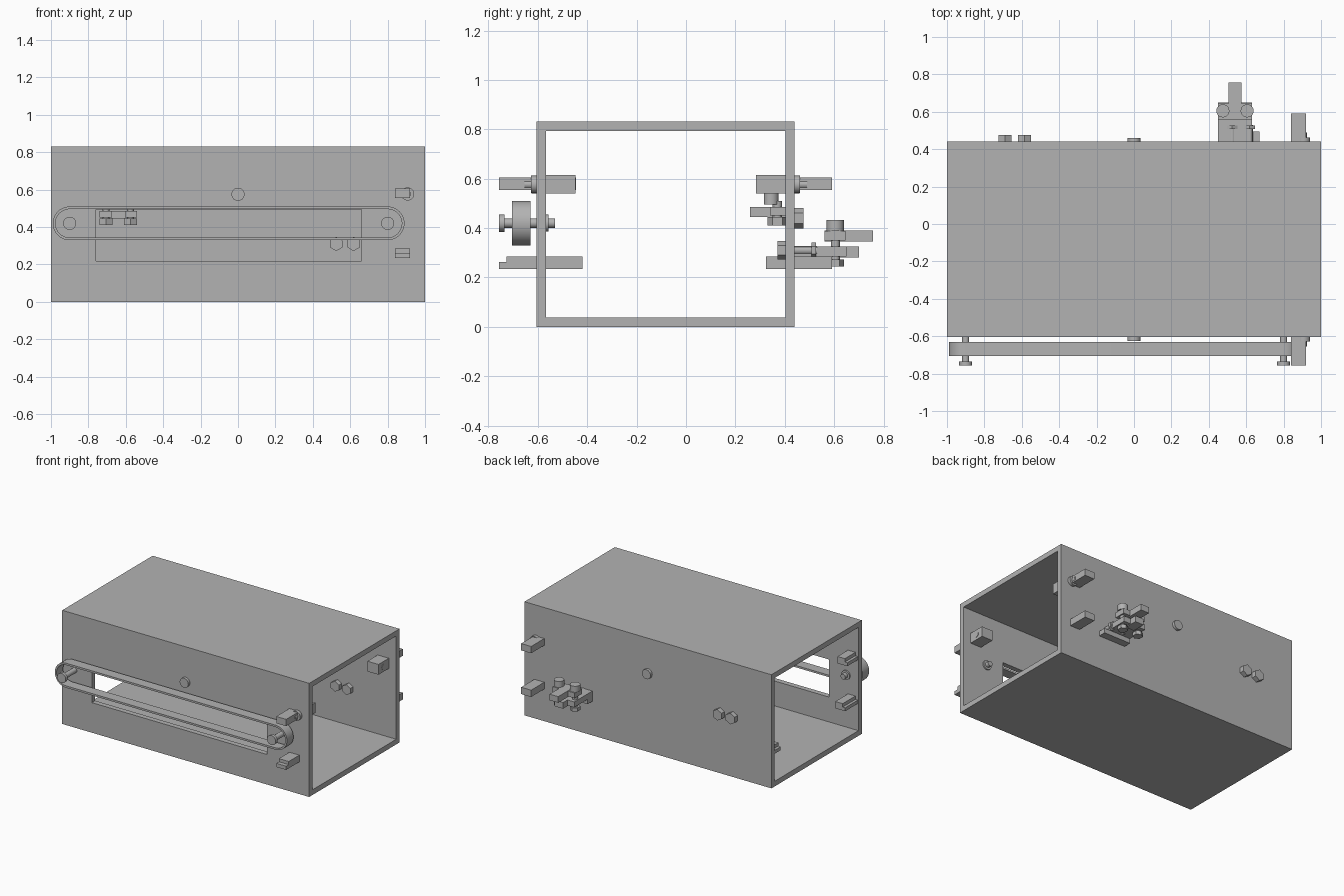
import bpy, bmesh, math
from mathutils import Matrix, Vector

if "Cube" in bpy.data.objects:
    bpy.data.objects.remove(bpy.data.objects["Cube"], do_unlink=True)

grey = bpy.data.materials.new("plain grey")
grey.use_nodes = True
grey.diffuse_color = (0.45, 0.45, 0.45, 1)
grey.node_tree.nodes["Principled BSDF"].inputs["Base Color"].default_value = (0.45, 0.45, 0.45, 1)


def finish(bm, name, smooth=False):
    bmesh.ops.recalc_face_normals(bm, faces=bm.faces)
    mesh = bpy.data.meshes.new(name)
    bm.to_mesh(mesh)
    bm.free()
    mesh.materials.append(grey)
    ob = bpy.data.objects.new(name, mesh)
    bpy.context.collection.objects.link(ob)
    if smooth:
        bpy.ops.object.select_all(action='DESELECT')
        ob.select_set(True)
        bpy.context.view_layer.objects.active = ob
        bpy.ops.object.shade_smooth_by_angle(angle=math.radians(35))
    return ob


def box(name, x, y, z):
    """Box from (low, high) ranges."""
    bm = bmesh.new()
    bmesh.ops.create_cube(bm, size=1)
    for v in bm.verts:
        v.co = Vector([r[0] if c < 0 else r[1] for c, r in zip(v.co, (x, y, z))])
    return finish(bm, name)


def rod(name, a, b, radius, sides=24):
    """Cylinder or hexagonal prism between two points."""
    a, b = Vector(a), Vector(b)
    bm = bmesh.new()
    turn = (b - a).to_track_quat('Z', 'Y').to_matrix().to_4x4()
    bmesh.ops.create_cone(bm, cap_ends=True, segments=sides, radius1=radius, radius2=radius,
                          depth=(b - a).length, matrix=Matrix.Translation((a + b) / 2) @ turn)
    return finish(bm, name, sides > 8)


def sleeve(name, outer, inner, shift, smooth=False):
    """Extrude the band between two matching loops."""
    bm = bmesh.new()
    shift = Vector(shift)
    rings = [[bm.verts.new(Vector(p) + s) for p in loop]
             for loop, s in ((outer, shift * 0), (outer, shift), (inner, shift), (inner, shift * 0))]
    n = len(outer)
    for k in range(4):
        p, q = rings[k], rings[(k + 1) % 4]
        for i in range(n):
            j = (i + 1) % n
            bm.faces.new((p[i], p[j], q[j], q[i]))
    return finish(bm, name, smooth)


# Hollow case, open at both ends, with a long slot in the front wall
FRONT, BACK, TOP, T = -0.605, 0.44, 0.832, 0.038


def frame_loop(inset):
    lo, hi = FRONT + inset, BACK - inset
    return [(-1, lo, inset), (-1, hi, inset), (-1, hi, TOP - inset), (-1, lo, TOP - inset)]


case = sleeve("case", frame_loop(0), frame_loop(T), (2, 0, 0))
cutter = box("slot_cutter", (-0.76, 0.66), (FRONT - 0.1, FRONT + 0.1), (0.22, 0.495))
cutter.hide_render = True
cut = case.modifiers.new("slot", 'BOOLEAN')
cut.operation, cut.solver, cut.object = 'DIFFERENCE', 'EXACT', cutter
bpy.context.view_layer.objects.active = case
bpy.ops.object.modifier_apply(modifier=cut.name)
bpy.data.objects.remove(cutter, do_unlink=True)


# Drive belt running around two axles
AXLES, AXLE_Z = (-0.9, 0.8), 0.42


def belt_loop(radius, steps=20):
    pts = []
    for cx, start in ((AXLES[1], -90), (AXLES[0], 90)):
        for i in range(steps + 1):
            a = math.radians(start + 180 * i / steps)
            pts.append((cx + radius * math.cos(a), -0.705, AXLE_Z + radius * math.sin(a)))
    return pts


sleeve("belt", belt_loop(0.09), belt_loop(0.076), (0, 0.075, 0), True)
for x in AXLES:
    rod("axle", (x, -0.74, AXLE_Z), (x, -0.53, AXLE_Z), 0.019)
    rod("axle_head", (x, -0.757, AXLE_Z), (x, -0.735, AXLE_Z), 0.035)
    rod("axle_washer", (x, -0.567, AXLE_Z), (x, -0.557, AXLE_Z), 0.034)

# Latch hardware and centre studs on the front and back walls
for side, wall, reach in ((-1, FRONT, 0.152), (1, BACK, 0.152)):
    def out(d):
        return wall + side * d

    def span(d0, d1):
        return sorted((out(d0), out(d1)))

    rod("centre_stud", (0, out(-0.01), 0.575), (0, out(0.02), 0.575), 0.035)
    box("upper_latch_bar", (0.84, 0.92), span(-0.02, reach), (0.555, 0.605))
    rod("latch_washer", (0.907, out(-0.01), 0.577), (0.907, out(0.022), 0.577), 0.035)
    rod("latch_pin", (0.907, out(-0.01), 0.577), (0.907, out(0.05), 0.577), 0.018)
    box("latch_block", (0.85, 0.94), span(-0.157, -T), (0.54, 0.615))
    rod("latch_block_pin", (0.93, out(-0.1), 0.577), (0.943, out(-0.1), 0.577), 0.02)
    box("lower_latch_base", (0.84, 0.92), span(-0.02, reach), (0.235, 0.262))
    box("lower_latch_top", (0.84, 0.92), span(-0.02, reach - (0.03 if side < 0 else 0)), (0.262, 0.285))

# Inner rails at the far end
for name, y, z in (("front_upper_rail", (-0.57, -0.445), 0.58),
                   ("front_lower_rail", (-0.57, -0.42), 0.26),
                   ("back_lower_rail", (0.325, 0.405), 0.26)):
    box(name, (-0.995, -0.915), y, (z - 0.025, z))
    box(name + "_lip", (-0.975, -0.915), y, (z, z + 0.025))

# Outer clamp on the back wall
box("clamp_foot", (0.45, 0.67), (0.43, 0.495), (0.25, 0.285))
box("clamp_base", (0.45, 0.63), (0.43, 0.65), (0.285, 0.325))
box("clamp_lower_tongue", (0.505, 0.575), (0.60, 0.70), (0.28, 0.325))
box("clamp_upper_tongue", (0.505, 0.575), (0.56, 0.757), (0.345, 0.39))
box("clamp_bridge", (0.45, 0.63), (0.56, 0.645), (0.35, 0.388))
for x in (0.475, 0.605):
    rod("clamp_bolt", (x, 0.605, 0.25), (x, 0.605, 0.40), 0.018)
    rod("clamp_bolt_head", (x, 0.605, 0.388), (x, 0.605, 0.432), 0.035)
    rod("clamp_nut", (x, 0.605, 0.245), (x, 0.605, 0.272), 0.035, 6)
for x in (0.525, 0.618):
    rod("wall_bolt", (x, 0.37, 0.31), (x, 0.53, 0.31), 0.018)
    rod("wall_bolt_head", (x, 0.37, 0.31), (x, 0.41, 0.31), 0.038, 6)
    rod("wall_bolt_nut", (x, 0.508, 0.31), (x, 0.526, 0.31), 0.032, 6)

# Inner clamp on the back wall, bolted through from outside
box("inner_clamp_tongue", (-0.68, -0.60), (0.26, 0.405), (0.445, 0.485))
box("inner_clamp_plate", (-0.74, -0.54), (0.34, 0.405), (0.45, 0.485))
for x in (-0.705, -0.575):
    rod("inner_bolt", (x, 0.37, 0.41), (x, 0.37, 0.51), 0.019)
    rod("inner_nut", (x, 0.37, 0.41), (x, 0.37, 0.445), 0.04, 6)
    rod("inner_bolt_head", (x, 0.345, 0.495), (x, 0.345, 0.54), 0.03)
for x in (-0.69, -0.585):
    rod("outer_hex_head", (x, 0.43, 0.44), (x, 0.475, 0.44), 0.041, 6)
